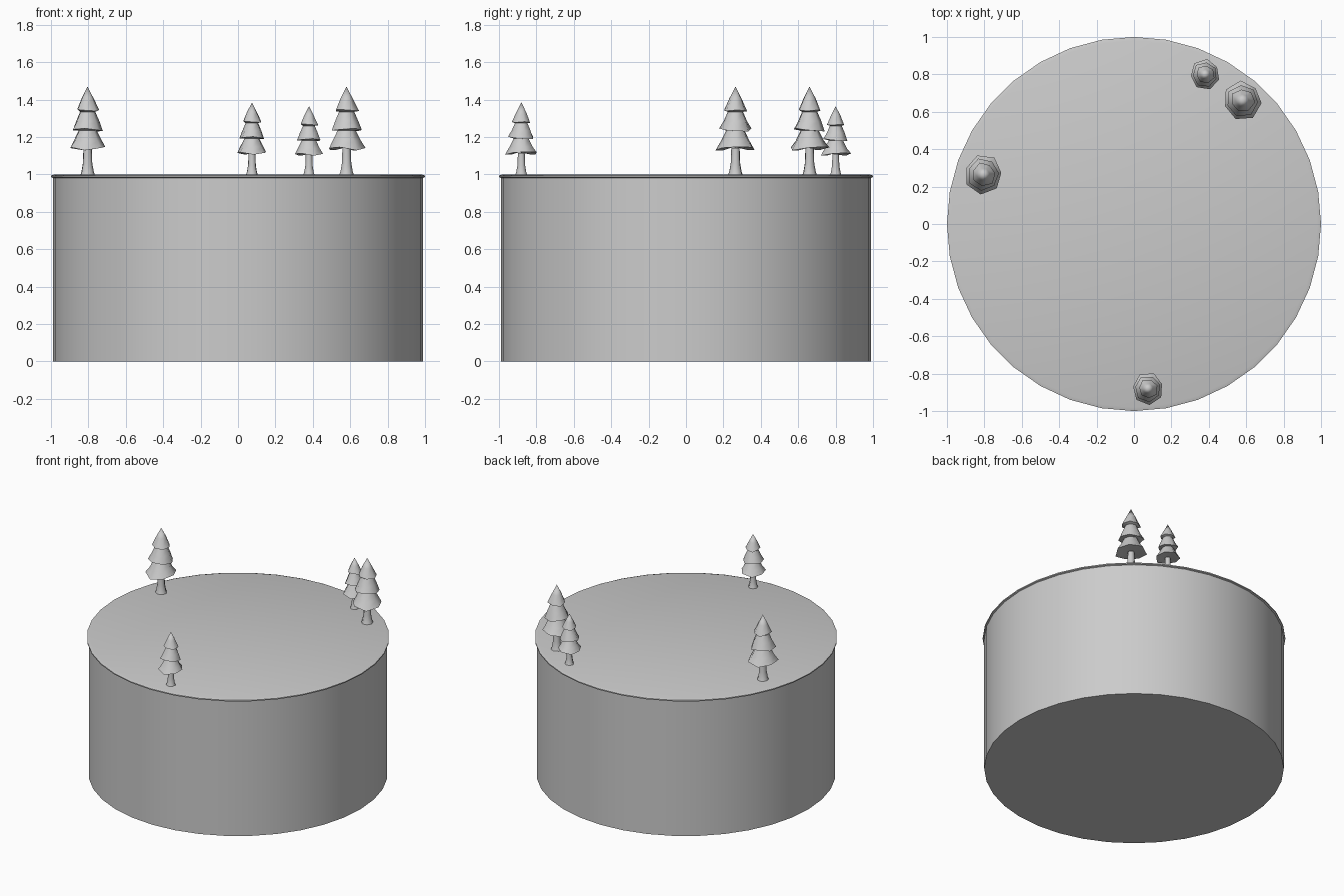
import bpy, bmesh, math, random

if "Cube" in bpy.data.objects:
    bpy.data.objects.remove(bpy.data.objects["Cube"])


def lathe(name, profile, sides, location=(0, 0, 0), scale=1.0, turn=0.0, shape=None, angle=30):
    """Revolve (radius, height) points into a closed solid; radius 0 makes a pole."""
    bm = bmesh.new()
    rings = []
    for level, (r, z) in enumerate(profile):
        if r == 0:
            rings.append([bm.verts.new((0, 0, z))])
            continue
        ring = []
        for i in range(sides):
            a = 2 * math.pi * i / sides + turn
            rr, zz = shape(level, i, r, z) if shape else (r, z)
            ring.append(bm.verts.new((rr * math.cos(a), rr * math.sin(a), zz)))
        rings.append(ring)
    for low, high in zip(rings, rings[1:]):
        for i in range(sides):
            j = (i + 1) % sides
            if len(high) == 1:
                bm.faces.new((low[i], low[j], high[0]))
            elif len(low) == 1:
                bm.faces.new((low[0], high[j], high[i]))
            else:
                bm.faces.new((low[i], low[j], high[j], high[i]))
    if len(rings[0]) > 1:
        bm.faces.new(rings[0][::-1])
    if len(rings[-1]) > 1:
        bm.faces.new(rings[-1])
    bmesh.ops.recalc_face_normals(bm, faces=bm.faces)
    mesh = bpy.data.meshes.new(name)
    bm.to_mesh(mesh)
    bm.free()
    obj = bpy.data.objects.new(name, mesh)
    bpy.context.collection.objects.link(obj)
    obj.location = location
    obj.scale = (scale,) * 3
    bpy.ops.object.select_all(action='DESELECT')
    obj.select_set(True)
    bpy.context.view_layer.objects.active = obj
    bpy.ops.object.shade_smooth_by_angle(angle=math.radians(angle))
    return obj


# Drum-shaped ground block with a thin lip at the top
lathe("ground_block", [(0.99, 0), (0.99, 0.982), (1.0, 0.986), (1.0, 0.994), (0.98, 1.0)], 36)

# Tree profiles, for a tree 0.47 tall
TRUNK = [(0.041, -0.005), (0.034, 0.015), (0.026, 0.06), (0.023, 0.14)]
FOLIAGE = [(0, 0.15), (0.062, 0.137), (0.1, 0.137), (0.078, 0.18), (0.05, 0.235),
           (0.082, 0.238), (0.064, 0.285), (0.042, 0.335),
           (0.062, 0.345), (0.034, 0.405), (0, 0.47)]
HEMS = (1, 2, 5, 8)

# Slightly ragged hems, the same on every tree
rng = random.Random(4)
ragged = [[(rng.uniform(0.92, 1.1), rng.uniform(-0.010, 0.012)) for i in range(7)] for h in HEMS]
ragged[0] = ragged[1]


def foliage_shape(level, i, r, z):
    if level in HEMS:
        k, dz = ragged[HEMS.index(level)][i]
        return r * k, z + dz
    return r, z


# Trees: x, y, height
trees = [(-0.805, 0.265, 0.47), (0.075, -0.88, 0.385), (0.38, 0.80, 0.365), (0.58, 0.66, 0.47)]
for n, (x, y, h) in enumerate(trees, 1):
    turn = math.radians(-8 + 13 * n)
    lathe(f"tree_trunk_{n}", TRUNK, 7, (x, y, 1), h / 0.47, turn, angle=60)
    lathe(f"tree_foliage_{n}", FOLIAGE, 7, (x, y, 1), h / 0.47, turn, foliage_shape, angle=60)
